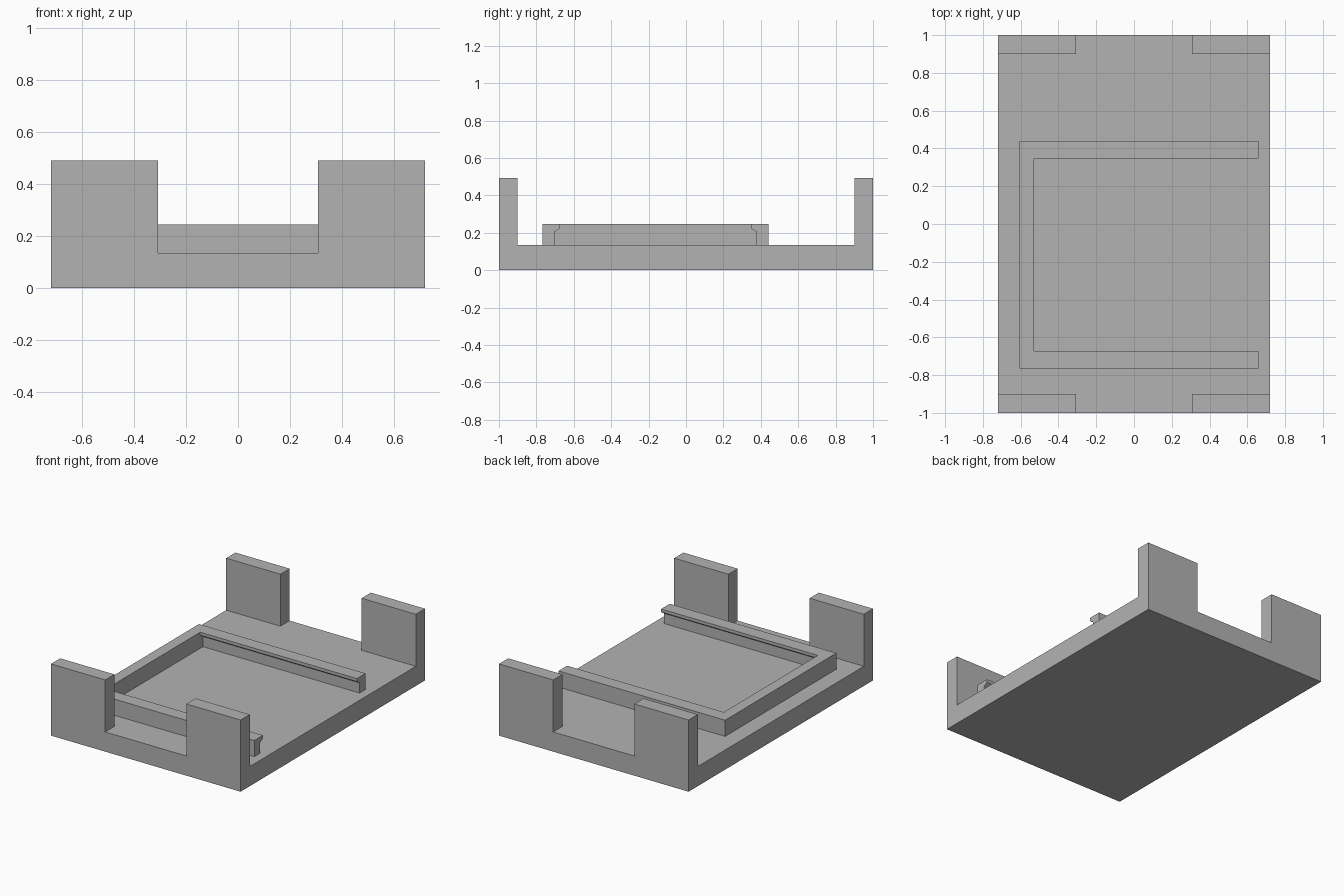
import bpy, bmesh
from mathutils import Vector

default = bpy.data.objects.get("Cube")
if default:
    bpy.data.objects.remove(default, do_unlink=True)

grey = bpy.data.materials.new("plain grey")
grey.use_nodes = True
COLOR = (0.45, 0.45, 0.45, 1)
grey.diffuse_color = COLOR
grey.node_tree.nodes["Principled BSDF"].inputs["Base Color"].default_value = COLOR

HALF_X, FLOOR, POST_TOP, RAIL_TOP = 0.72, 0.135, 0.492, 0.246
RAIL_MID = -0.163      # y centre of the rail frame


def prism(name, profile, x0, x1):
    """Extrude a closed (y, z) profile along x."""
    bm = bmesh.new()
    face = bm.faces.new([bm.verts.new((x0, y, z)) for y, z in profile])
    ext = bmesh.ops.extrude_face_region(bm, geom=[face])
    verts = [g for g in ext["geom"] if isinstance(g, bmesh.types.BMVert)]
    bmesh.ops.translate(bm, verts=verts, vec=Vector((x1 - x0, 0, 0)))
    bmesh.ops.recalc_face_normals(bm, faces=bm.faces)
    mesh = bpy.data.meshes.new(name)
    bm.to_mesh(mesh)
    bm.free()
    mesh.materials.append(grey)
    obj = bpy.data.objects.new(name, mesh)
    bpy.context.collection.objects.link(obj)
    return obj


def box(name, x0, x1, y0, y1, z0, z1):
    return prism(name, [(y0, z0), (y1, z0), (y1, z1), (y0, z1)], x0, x1)


def cut(obj, cutter):
    """Subtract the cutter for good, then discard it."""
    cutter.hide_render = True
    mod = obj.modifiers.new("cut", "BOOLEAN")
    mod.operation, mod.solver, mod.object = "DIFFERENCE", "EXACT", cutter
    bpy.context.view_layer.objects.active = obj
    bpy.ops.object.modifier_apply(modifier=mod.name)
    bpy.data.objects.remove(cutter, do_unlink=True)


# Tray: a U profile leaving two end walls, notched into four corner posts
tray = prism("tray_with_corner_posts",
             [(-1, 0), (1, 0), (1, POST_TOP), (0.9, POST_TOP),
              (0.9, FLOOR), (-0.9, FLOOR), (-0.9, POST_TOP), (-1, POST_TOP)],
             -HALF_X, HALF_X)
cut(tray, box("notch_cutter", -0.308, 0.308, -1.2, 1.2, FLOOR, 1))

# Rail frame: a block opened toward +x by a pocket with undercut side lips
frame = box("slide_in_rail_frame", -0.605, 0.66,
            RAIL_MID - 0.603, RAIL_MID + 0.603, FLOOR - 0.01, RAIL_TOP)
half = [(0.54, 0), (0.54, 0.205), (0.51, 0.225), (0.51, 0.4)]
pocket = [(RAIL_MID + y, z) for y, z in half]
pocket += [(RAIL_MID - y, z) for y, z in reversed(half)]
cut(frame, prism("pocket_cutter", pocket, -0.53, 1))
